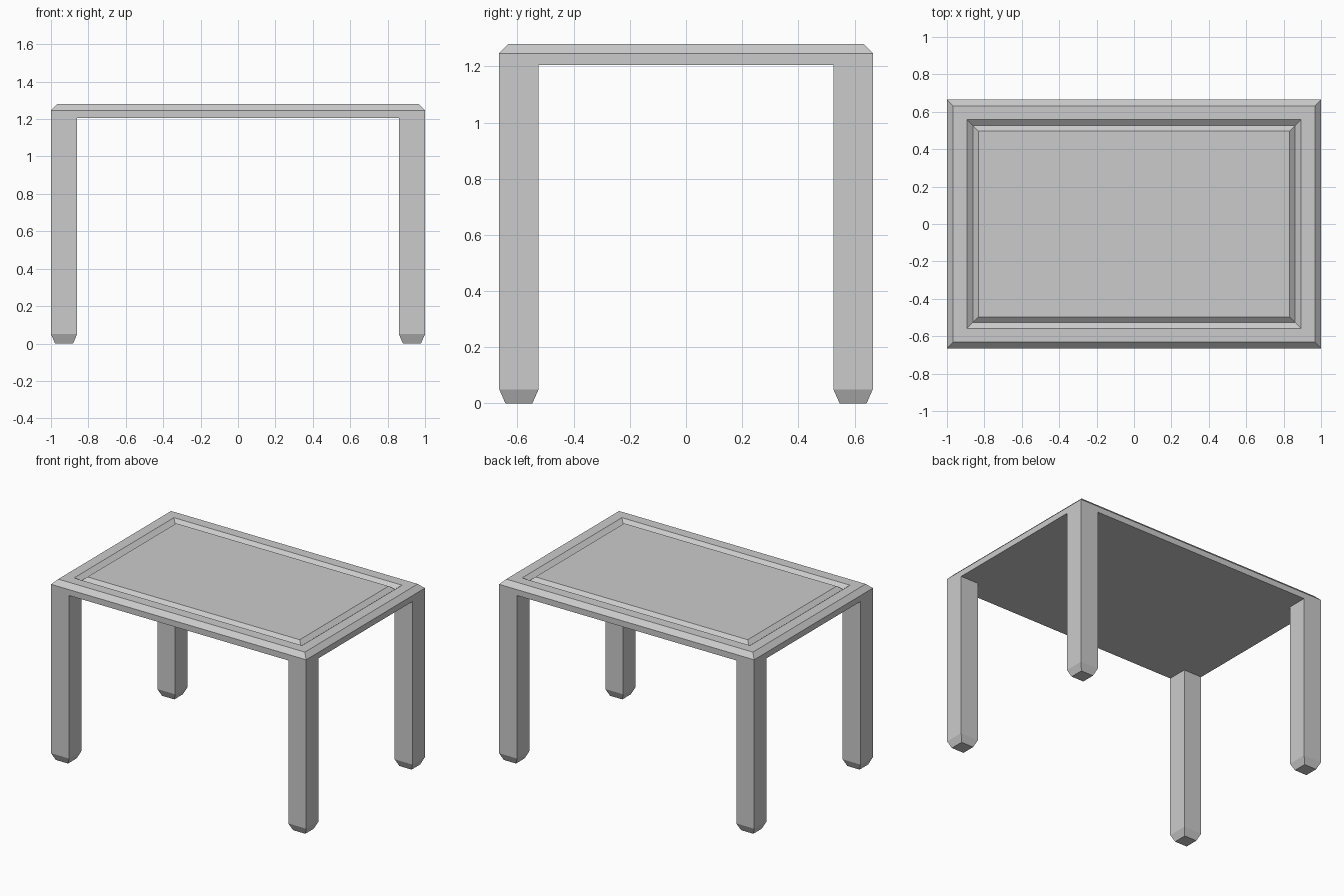
import bpy, bmesh

if "Cube" in bpy.data.objects:
    bpy.data.objects.remove(bpy.data.objects["Cube"])

HX, HY = 1.0, 0.665      # half size of the table top
LEG = 0.14               # leg thickness
TOP, UNDER = 1.28, 1.205


def ring_mesh(name, rings, centre=(0, 0)):
    """Rectangular rings (half x, half y, z) bridged in order and capped."""
    bm = bmesh.new()
    cx, cy = centre
    loops = [[bm.verts.new((cx + sx * x, cy + sy * y, z))
              for sx, sy in ((-1, -1), (1, -1), (1, 1), (-1, 1))]
             for x, y, z in rings]
    for a, b in zip(loops, loops[1:]):
        for i in range(4):
            j = (i + 1) % 4
            bm.faces.new((a[i], a[j], b[j], b[i]))
    bm.faces.new(loops[0][::-1])
    bm.faces.new(loops[-1])
    bmesh.ops.recalc_face_normals(bm, faces=bm.faces)
    mesh = bpy.data.meshes.new(name)
    bm.to_mesh(mesh)
    bm.free()
    obj = bpy.data.objects.new(name, mesh)
    bpy.context.collection.objects.link(obj)
    return obj


# Table top: chamfered rim and a V-shaped groove around the centre panel
profile = [(0, UNDER), (0, 1.247), (0.033, TOP),
           (0.106, TOP), (0.138, 1.255), (0.168, TOP)]
ring_mesh("table_top", [(HX - d, HY - d, z) for d, z in profile])

# Legs: square posts tapered at the foot
h = LEG / 2
for sx, side in ((-1, "left"), (1, "right")):
    for sy, end in ((-1, "front"), (1, "back")):
        ring_mesh(f"{end}_{side}_leg",
                  [(h - 0.022, h - 0.022, 0), (h, h, 0.05), (h, h, UNDER)],
                  (sx * (HX - h), sy * (HY - h)))
